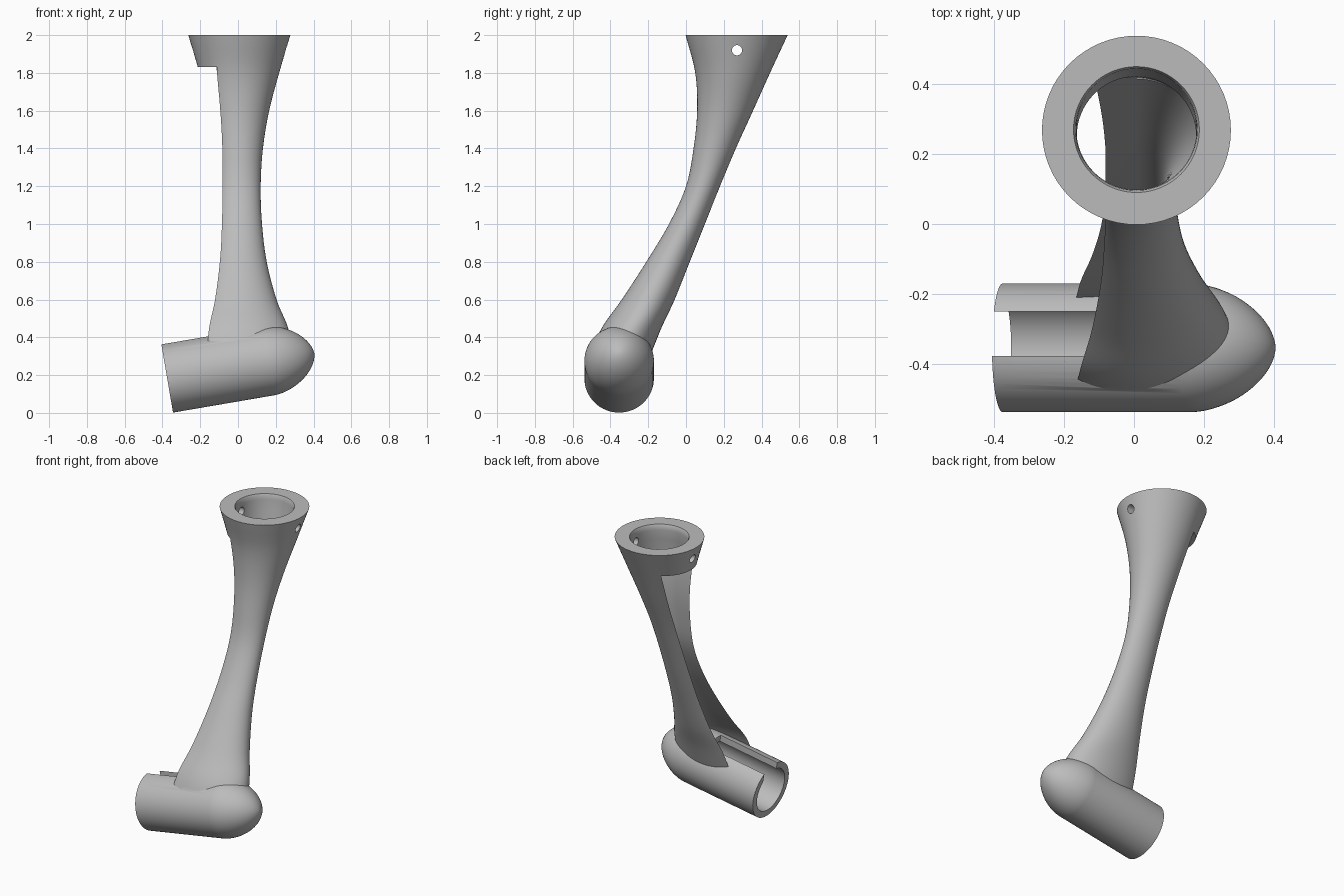
import bpy, bmesh, math
from mathutils import Matrix, Vector

cube = bpy.data.objects.get("Cube")
if cube:
    bpy.data.objects.remove(cube)

grey = bpy.data.materials.new("plain grey")
grey.use_nodes = True
colour = (0.5, 0.5, 0.5, 1)
grey.diffuse_color = colour
grey.node_tree.nodes["Principled BSDF"].inputs["Base Color"].default_value = colour

X0 = 0.007          # arm centre in x
SEG = 64


def loft(name, rings, matrix=Matrix()):
    """Skin a list of equal-length point rings and cap both ends."""
    bm = bmesh.new()
    loops = [[bm.verts.new(matrix @ Vector(p)) for p in ring] for ring in rings]
    n = len(loops[0])
    for low, high in zip(loops, loops[1:]):
        for i in range(n):
            j = (i + 1) % n
            bm.faces.new((low[i], low[j], high[j], high[i]))
    bm.faces.new(loops[0][::-1])
    bm.faces.new(loops[-1])
    bmesh.ops.recalc_face_normals(bm, faces=bm.faces)
    mesh = bpy.data.meshes.new(name)
    bm.to_mesh(mesh)
    bm.free()
    mesh.materials.append(grey)
    obj = bpy.data.objects.new(name, mesh)
    bpy.context.collection.objects.link(obj)
    return obj


def ellipse(x, y, z, a, b):
    return [(x + a * math.cos(t), y + b * math.sin(t), z)
            for t in (2 * math.pi * i / SEG for i in range(SEG))]


def lathe(name, profile, matrix=Matrix()):
    return loft(name, [ellipse(0, 0, z, r, r) for r, z in profile], matrix)


def boolean(target, tool, operation="DIFFERENCE"):
    mod = target.modifiers.new(tool.name, "BOOLEAN")
    mod.operation, mod.solver, mod.object = operation, "EXACT", tool
    bpy.context.view_layer.objects.active = target
    bpy.ops.object.modifier_apply(modifier=mod.name)
    bpy.data.objects.remove(tool)


def smooth_rows(rows, steps=6):
    """Catmull-Rom interpolation between the arm sections."""
    rows = [Vector(r) for r in rows]
    out = []
    for i in range(len(rows) - 1):
        b, c = rows[i], rows[i + 1]
        a = rows[i - 1] if i else 2 * b - c
        d = rows[i + 2] if i + 2 < len(rows) else 2 * c - b
        for k in range(steps):
            t = k / steps
            out.append(0.5 * (2 * b + (c - a) * t + (2 * a - 5 * b + 4 * c - d) * t ** 2
                              + (3 * b - a - 3 * c + d) * t ** 3))
    return out + [rows[-1]]


# Flared, leaning arm: height, y centre, x radius, y radius
sections = smooth_rows([
    (0.3, -0.35, 0.285, 0.16), (0.45, -0.288, 0.258, 0.158), (0.6, -0.2, 0.197, 0.14),
    (0.8, -0.095, 0.145, 0.115), (1.0, 0.005, 0.12, 0.095), (1.2, 0.09, 0.113, 0.09),
    (1.4, 0.152, 0.125, 0.112), (1.6, 0.207, 0.158, 0.148), (1.8, 0.247, 0.211, 0.198),
    (2.0, 0.268, 0.27, 0.27)])
arm = loft("arm_bracket", [ellipse(X0, y, z, a, b) for z, y, a, b in sections])

# Channel open towards -x, ending under the collar
WALL = 0.034


def channel_ring(z, y, a, b):
    a, b = a - WALL, b - WALL
    arc = [(X0 + a * math.cos(t), y + b * math.sin(t), z)
           for t in (math.pi * (i / 32 - 0.5) for i in range(33))]
    return arc + [(-0.6, y + b, z), (-0.6, y - b, z)]


inner = [s for s in sections if s[0] < 1.82]
bottom = inner[0] - Vector((0.1, 0, 0, 0))
top = Vector((1.83, 0.25, 0.22, 0.208))
boolean(arm, loft("channel_cutter", [channel_ring(*s) for s in [bottom] + inner + [top]]))

# Collar bore, leaning with the arm at its foot, with an eased lip
bore = [(0.249, 1.81, 0.17), (0.252, 1.84, 0.171), (0.262, 1.9, 0.172), (0.27, 1.965, 0.172),
        (0.27, 1.988, 0.174), (0.27, 2.0, 0.18), (0.27, 2.1, 0.18)]
boolean(arm, loft("bore_cutter", [ellipse(X0, y, z, r, r) for y, z, r in bore]))

# Cross pin hole
pin = Matrix.Translation((-0.5, 0.27, 1.92)) @ Matrix.Rotation(math.pi / 2, 4, "Y")
boolean(arm, lathe("pin_cutter", [(0.027, 0), (0.027, 1)], pin))

# Tilted foot tube with a bluntly pointed end
R, LENGTH, DOME, POINT = 0.184, 0.545, 0.245, 1.14
foot_frame = (Matrix.Translation((-0.375, -0.354, 0.183))
              @ Matrix.Rotation(math.radians(80.3), 4, "Y"))
dome = [(R * math.cos(t) ** POINT, LENGTH + DOME * math.sin(t) ** POINT)
        for t in (math.pi / 2 * i / 24 for i in range(24))]
dome.append((0.002, LENGTH + DOME))
boolean(arm, lathe("foot_tube", [(R, 0)] + dome, foot_frame), "UNION")

# Foot bore and the slot along its top
boolean(arm, lathe("foot_bore_cutter", [(0.142, -0.1), (0.142, LENGTH)], foot_frame))
slot = [[(x, y, z) for x, y in ((-0.2, -0.024), (0, -0.024), (0, 0.104), (-0.2, 0.104))]
        for z in (-0.1, 0.42)]
boolean(arm, loft("slot_cutter", slot, foot_frame))

# Smooth shading with crisp edges
bpy.ops.object.select_all(action="DESELECT")
arm.select_set(True)
bpy.context.view_layer.objects.active = arm
bpy.ops.object.shade_smooth_by_angle(angle=math.radians(30))
